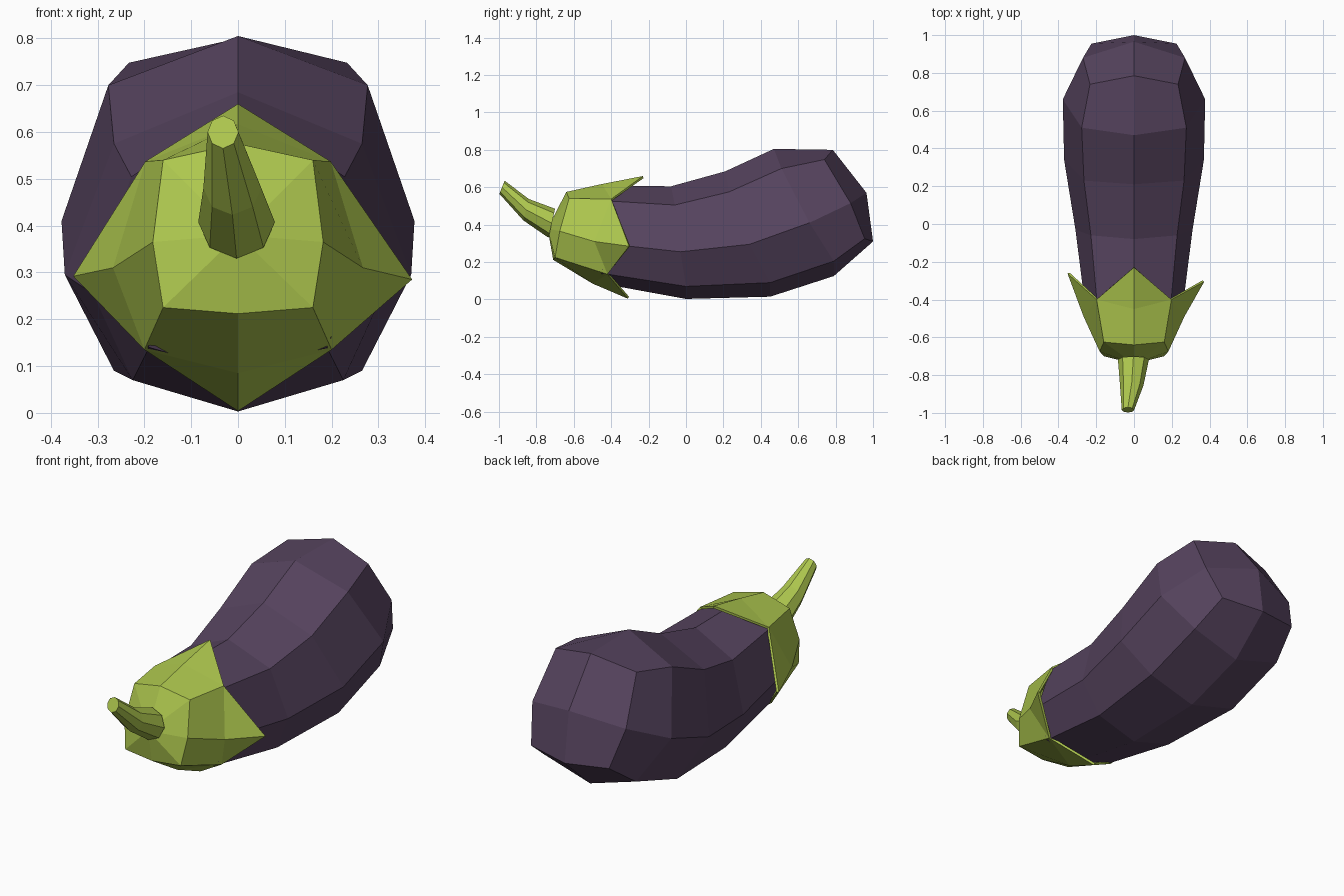
import bpy, bmesh
from mathutils import Vector

if "Cube" in bpy.data.objects:
    bpy.data.objects.remove(bpy.data.objects["Cube"])


def material(name, rgb):
    m = bpy.data.materials.new(name)
    m.diffuse_color = (*rgb, 1)
    m.use_nodes = True
    m.node_tree.nodes["Principled BSDF"].inputs["Base Color"].default_value = m.diffuse_color
    return m


purple = material("aubergine purple", (0.093, 0.057, 0.113))
green = material("leaf green", (0.42, 0.57, 0.076))


def ring(bm, pts):
    """Eight-sided ring from its right half (top, upper, side, lower, bottom), mirrored in x."""
    full = list(pts) + [(-x, y, z) for x, y, z in reversed(pts[1:-1])]
    return [bm.verts.new(p) for p in full]


def bridge(bm, a, b):
    for i in range(8):
        j = (i + 1) % 8
        bm.faces.new((a[i], a[j], b[j], b[i]))


def front_fan(bm, r, centre):
    c = bm.verts.new(centre)
    for i in range(8):
        bm.faces.new((c, r[(i + 1) % 8], r[i]))


def finish(bm, name, mat):
    me = bpy.data.meshes.new(name)
    bm.to_mesh(me)
    bm.free()
    me.materials.append(mat)
    ob = bpy.data.objects.new(name, me)
    bpy.context.collection.objects.link(ob)
    return ob


# fruit body: five curved cross-sections, rounded end of four quads
bm = bmesh.new()
sections = [
    [(0, -.40, .608), (.195, -.42, .527), (.258, -.44, .30), (.19, -.45, .14), (0, -.45, .085)],
    [(0, -.08, .605), (.228, -.06, .505), (.31, -.03, .255), (.225, 0, .07), (0, 0, .003)],
    [(0, .21, .685), (.265, .23, .575), (.37, .34, .295), (.265, .45, .09), (0, .45, .015)],
    [(0, .47, .805), (.277, .51, .70), (.377, .66, .41), (.265, .79, .205), (0, .79, .125)],
    [(0, .785, .80), (.233, .74, .748), (.27, .88, .515), (.225, .955, .325), (0, 1.0, .31)],
]
rings = [ring(bm, s) for s in sections]
for a, b in zip(rings, rings[1:]):
    bridge(bm, a, b)
front_fan(bm, rings[0], (0, -.58, .37))
end = rings[-1]
c = bm.verts.new((0, .965, .57))
for i in range(0, 8, 2):
    bm.faces.new((c, end[i], end[i + 1], end[(i + 2) % 8]))
finish(bm, "fruit_body", purple)

# calyx: cap with four pointed leaves
bm = bmesh.new()
inner = ring(bm, [(0, -.64, .575), (.16, -.625, .54), (.182, -.675, .365), (.16, -.70, .225), (0, -.71, .212)])
outer = ring(bm, [(0, -.45, .617), (.198, -.40, .537), (.267, -.49, .31), (.2, -.42, .135), (0, -.50, .085)])
bridge(bm, inner, outer)
front_fan(bm, inner, (0, -.74, .38))
tips = [(0, -.23, .66), (.372, -.305, .285), (0, -.31, .004), (-.352, -.262, .292)]
for k, p in enumerate(tips):
    t = bm.verts.new(p)
    i = 2 * k
    bm.faces.new((outer[i - 1], outer[i], t))
    bm.faces.new((outer[i], outer[i + 1], t))
calyx = finish(bm, "calyx", green)
sol = calyx.modifiers.new("thickness", "SOLIDIFY")
sol.thickness = 0.012
sol.offset = -1

# stem: tapering, slightly bent; each section is (x centre, half width, top y z, bottom y z)
bm = bmesh.new()
stem = [
    (-.032, .033, (-.97, .635), (-.998, .565)),
    (-.012, .062, (-.84, .537), (-.87, .423)),
    (-.003, .082, (-.70, .485), (-.735, .33)),
]
rs = []
for cx, w, top, bot in stem:
    pts = []
    for f, h in ((0, 0), (.7, .15), (1, .5), (.7, .85), (0, 1)):
        pts.append((f * w, top[0] + h * (bot[0] - top[0]), top[1] + h * (bot[1] - top[1])))
    r = ring(bm, pts)
    for v in r:
        v.co += Vector((cx, 0, 0))
    rs.append(r)
for a, b in zip(rs, rs[1:]):
    bridge(bm, a, b)
bm.faces.new(list(reversed(rs[0])))
bm.faces.new(rs[-1])
finish(bm, "stem", green)
